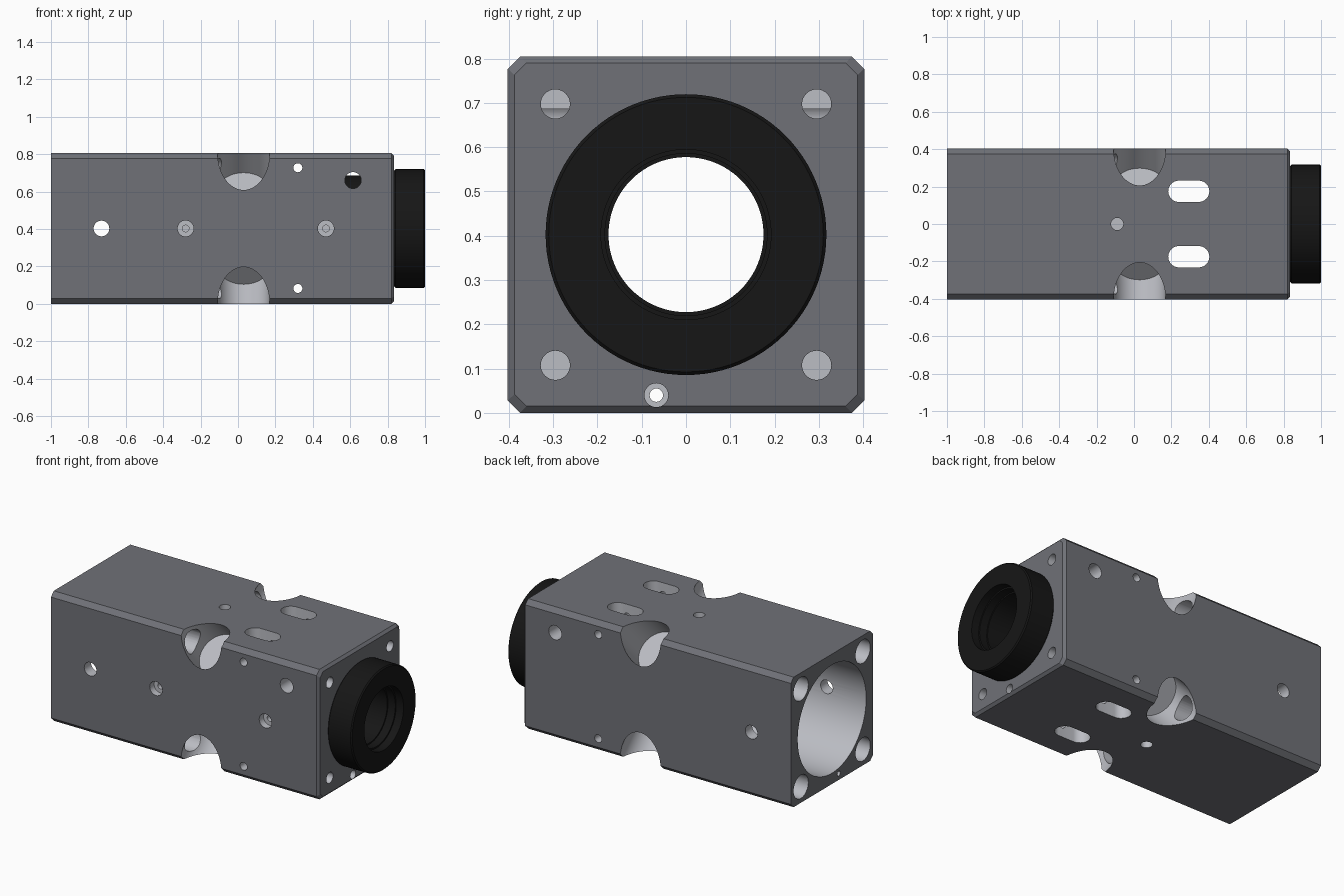
import bpy, bmesh, math
from mathutils import Vector

if "Cube" in bpy.data.objects:
    bpy.data.objects.remove(bpy.data.objects["Cube"])

H = 0.4025          # half width of the square body; also the axis height
S = 0.295           # corner screw offset


def material(name, r, g, b):
    m = bpy.data.materials.new(name)
    m.diffuse_color = (r, g, b, 1)
    m.use_nodes = True
    m.node_tree.nodes["Principled BSDF"].inputs["Base Color"].default_value = m.diffuse_color
    return m


GREY = material("anodised_grey", 0.16, 0.165, 0.185)
SILVER = material("machined_silver", 0.5, 0.51, 0.55)
BLACK = material("black", 0.008, 0.008, 0.008)


def circle(n=64):
    return [(math.cos(2 * math.pi * i / n), math.sin(2 * math.pi * i / n)) for i in range(n)]


def loft(name, shape, start, direction, stations, mat, ring=False):
    """Skin a 2D shape through (distance, scale) stations; ring=True closes it as a tube."""
    d = Vector(direction).normalized()
    rot = Vector((0, 0, 1)).rotation_difference(d)
    bm = bmesh.new()
    loops = [[bm.verts.new(Vector(start) + rot @ Vector((x * s, y * s, t))) for x, y in shape]
             for t, s in stations]
    pairs = list(zip(loops, loops[1:])) + ([(loops[-1], loops[0])] if ring else [])
    for a, b in pairs:
        for i in range(len(a)):
            j = (i + 1) % len(a)
            bm.faces.new((a[i], a[j], b[j], b[i]))
    if not ring:
        bm.faces.new(loops[0][::-1])
        bm.faces.new(loops[-1])
    bmesh.ops.recalc_face_normals(bm, faces=bm.faces)
    me = bpy.data.meshes.new(name)
    bm.to_mesh(me)
    bm.free()
    me.materials.append(mat)
    ob = bpy.data.objects.new(name, me)
    bpy.context.collection.objects.link(ob)
    return ob


def cut(cutter):
    mod = body.modifiers.new("cut", 'BOOLEAN')
    mod.operation = 'DIFFERENCE'
    mod.solver = 'EXACT'
    mod.material_mode = 'TRANSFER'
    mod.object = cutter
    bpy.context.view_layer.objects.active = body
    bpy.ops.object.modifier_apply(modifier=mod.name)
    bpy.data.objects.remove(cutter)


def drill(start, direction, length, r, n=32):
    cut(loft("cutter", circle(n), start, direction, [(0, r), (length, r)], SILVER))


# Square body with chamfered long edges and a chamfered right end
k = 1 - 0.028 / H
octagon = [(1, -k), (1, k), (k, 1), (-k, 1), (-1, k), (-1, -k), (-k, -1), (k, -1)]
body = loft("body", octagon, (-1, 0, H), (1, 0, 0),
            [(0, H), (1.82, H), (1.835, H - 0.015)], GREY)

# Stepped main bore: wide at the left, narrow in the middle, seat for the collar
cut(loft("cutter", circle(96), (0, 0, H), (1, 0, 0),
         [(-1.1, 0.335), (-0.15, 0.335), (-0.15, 0.22), (0.5, 0.22), (0.5, 0.285), (0.9, 0.285)], SILVER))

# Corner features: diagonal access pockets, rear counterbores, front screw holes
for sy in (-1, 1):
    for sz in (-1, 1):
        drill((0.03, sy * 0.2, H + sz * 0.2), (0, sy, sz), 0.5, 0.139, 64)
        drill((-1.1, sy * 0.303, H + sz * 0.303), (1, 0, 0), 1.1, 0.072)
        drill((0.65, sy * S, H + sz * S), (1, 0, 0), 0.3, 0.033)

# Through slots in the top and bottom
hw, r = 0.053, 0.057
stadium = [(hw + r * math.cos(a), r * math.sin(a)) for a in
           [math.pi * (i / 16 - 0.5) for i in range(17)]]
stadium += [(-x, -y) for x, y in stadium]
for y in (-0.175, 0.175):
    cut(loft("cutter", stadium, (0.293, y, -0.1), (0, 0, 1), [(0, 1), (1, 1)], SILVER))

# Cross holes from front to back
for x, z, rad in ((-0.73, H, 0.042), (0.32, 0.082, 0.024), (0.32, 0.727, 0.024), (0.615, 0.66, 0.044)):
    drill((x, -0.5, z), (0, 1, 0), 1, rad)

# Blind counterbored holes in the front face
for x in (-0.28, 0.47):
    drill((x, -0.5, H), (0, 1, 0), 0.14, 0.043)
    drill((x, -0.5, H), (0, 1, 0), 0.2, 0.018)

# Blind dowel holes in the top and bottom, and the lengthwise wire hole
drill((-0.09, 0, 0.7), (0, 0, 1), 0.2, 0.033)
drill((-0.09, 0, 0.105), (0, 0, -1), 0.2, 0.033)
drill((-1.1, -0.067, 0.04), (1, 0, 0), 2, 0.015)
drill((0.78, -0.067, 0.04), (1, 0, 0), 0.2, 0.027)

# Black collar with a spigot inside the body and a stepped bore
collar = loft("collar", circle(96), (0, 0, H), (1, 0, 0),
              [(0.5, 0.175), (0.5, 0.284), (0.835, 0.284), (0.835, 0.31), (0.842, 0.317),
               (0.993, 0.317), (1.0, 0.31), (1.0, 0.192), (0.95, 0.192), (0.95, 0.183),
               (0.9, 0.183), (0.9, 0.175)], BLACK, ring=True)

# Smooth the round walls, keep edges crisp
bpy.ops.object.select_all(action='DESELECT')
for ob in (body, collar):
    ob.select_set(True)
bpy.context.view_layer.objects.active = body
bpy.ops.object.shade_smooth_by_angle(angle=math.radians(30))
